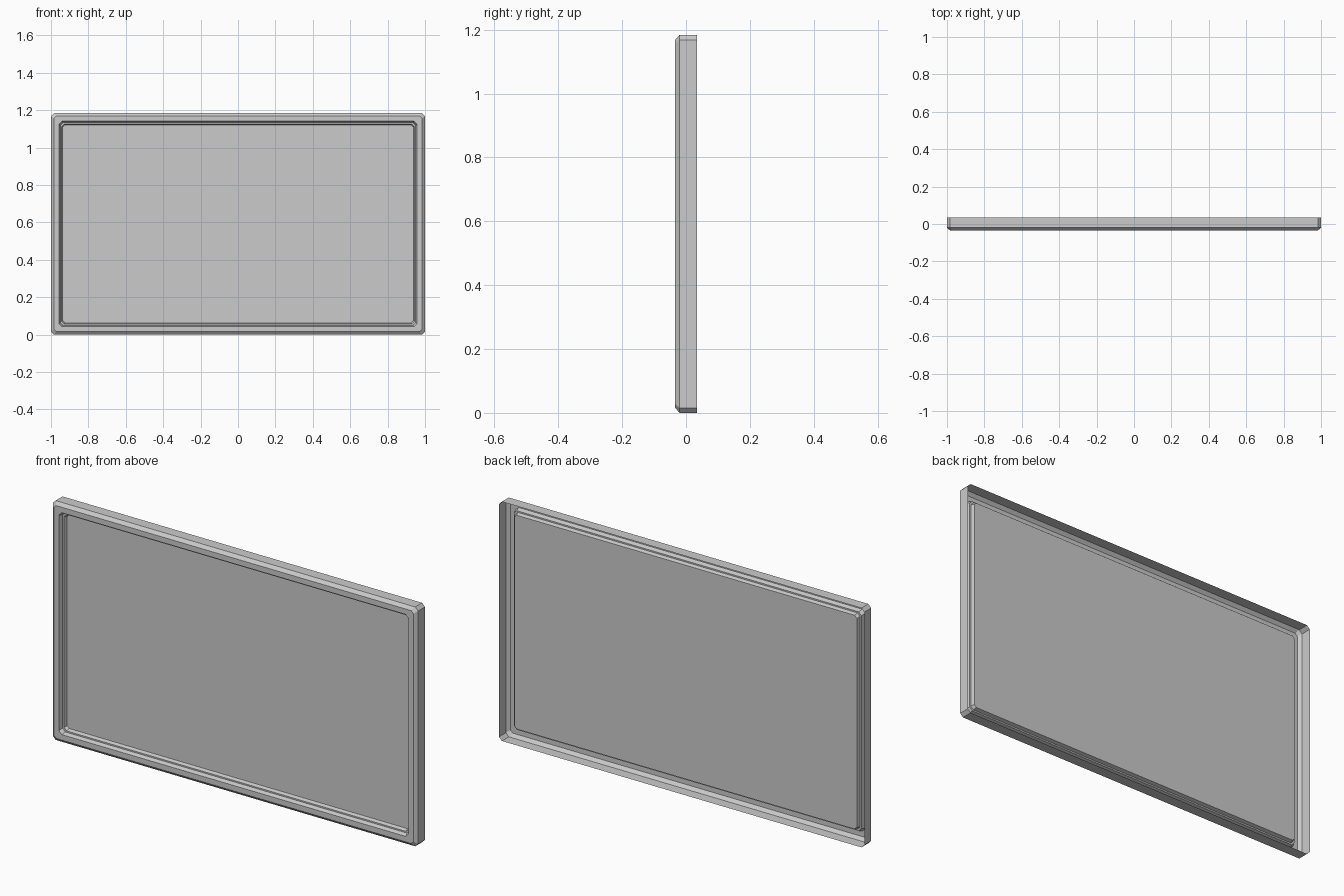
import bpy, bmesh

if "Cube" in bpy.data.objects:
    bpy.data.objects.remove(bpy.data.objects["Cube"])

W, H = 2.0, 1.184          # overall width and height
CZ = H / 2


def ring(bm, inset, y, cut):
    """Rectangular loop with chamfered corners, inset from the outer edge."""
    a, b = W / 2 - inset, H / 2 - inset
    pts = [(a - cut, b), (a, b - cut), (a, -b + cut), (a - cut, -b),
           (-a + cut, -b), (-a, -b + cut), (-a, b - cut), (-a + cut, b)]
    return [bm.verts.new((x, y, CZ + z)) for x, z in pts]


def shell(name, profile, cap=False):
    """Sweep a stepped profile (inset, y, corner cut) around the rectangle."""
    bm = bmesh.new()
    rings = [ring(bm, *p) for p in profile]
    for r, s in zip(rings, rings[1:]):
        for i in range(8):
            j = (i + 1) % 8
            bm.faces.new((r[i], r[j], s[j], s[i]))
    if cap:
        bm.faces.new(rings[-1])
    bmesh.ops.recalc_face_normals(bm, faces=bm.faces)
    bm.normal_update()
    # outward side faces the front
    if sum(f.normal.y * f.calc_area() for f in bm.faces) > 0:
        bmesh.ops.reverse_faces(bm, faces=bm.faces)
    me = bpy.data.meshes.new(name)
    bm.to_mesh(me)
    bm.free()
    ob = bpy.data.objects.new(name, me)
    bpy.context.collection.objects.link(ob)
    return ob


# open-backed tray: side wall, front chamfer, rim, stepped recess, flat panel
shell("framed_panel", [
    (0.000, 0.034, 0.016),
    (0.000, -0.020, 0.016),
    (0.016, -0.034, 0.012),
    (0.043, -0.034, 0.016),
    (0.050, -0.014, 0.015),
    (0.057, -0.014, 0.014),
    (0.063, 0.003, 0.012),
], cap=True)
